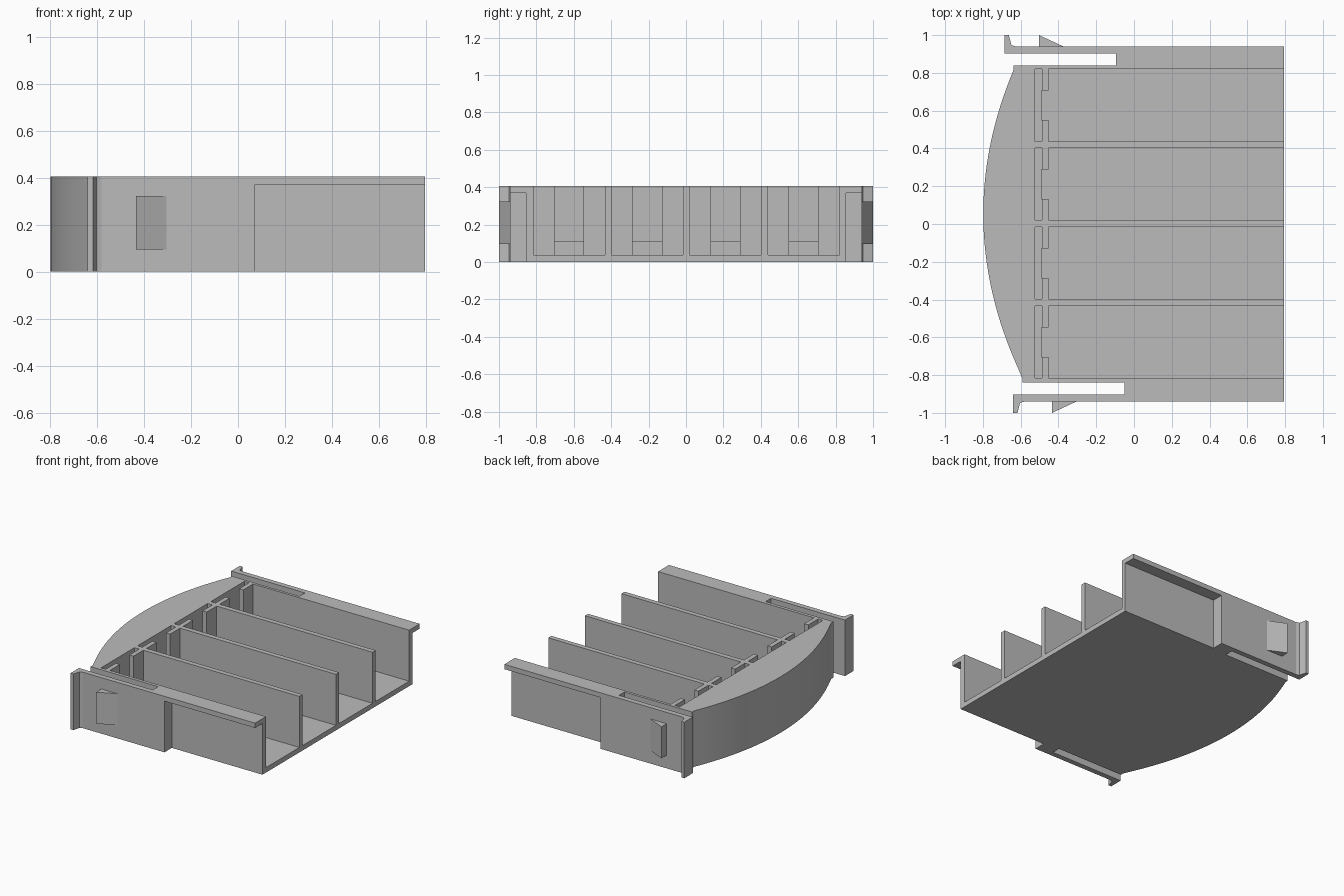
import bpy
import bmesh

cube = bpy.data.objects.get("Cube")
if cube:
    bpy.data.objects.remove(cube, do_unlink=True)

HEIGHT, FLOOR = 0.405, 0.036
END_X = 0.795
BACK_SHIFT = -0.046      # the back arm sits slightly further along than the front arm

grey = bpy.data.materials.new("plain_grey")
grey.use_nodes = True
colour = (0.5, 0.5, 0.5, 1)
grey.diffuse_color = colour
grey.node_tree.nodes["Principled BSDF"].inputs["Base Color"].default_value = colour


def prisms(name, parts):
    """One object from upright prisms, each given as (outline, bottom, top)."""
    bm = bmesh.new()
    for outline, bottom, top in parts:
        face = bm.faces.new([bm.verts.new((x, y, bottom)) for x, y in outline])
        ext = bmesh.ops.extrude_face_region(bm, geom=[face])
        verts = [v for v in ext["geom"] if isinstance(v, bmesh.types.BMVert)]
        bmesh.ops.translate(bm, verts=verts, vec=(0, 0, top - bottom))
    bmesh.ops.recalc_face_normals(bm, faces=bm.faces)
    mesh = bpy.data.meshes.new(name)
    bm.to_mesh(mesh)
    bm.free()
    obj = bpy.data.objects.new(name, mesh)
    bpy.context.collection.objects.link(obj)
    mesh.materials.append(grey)
    return obj


def rect(x0, x1, y0, y1):
    return [(x0, y0), (x1, y0), (x1, y1), (x0, y1)]


def cut(obj, cutter):
    """Subtract the cutter for good and remove it."""
    cutter.hide_render = True
    mod = obj.modifiers.new("cut", 'BOOLEAN')
    mod.operation, mod.solver, mod.object = 'DIFFERENCE', 'EXACT', cutter
    bpy.context.view_layer.update()
    graph = bpy.context.evaluated_depsgraph_get()
    mesh = bpy.data.meshes.new_from_object(obj.evaluated_get(graph))
    obj.modifiers.clear()
    obj.data = mesh
    bpy.data.objects.remove(cutter, do_unlink=True)


def arm(shift):
    """Half outline from the hooked spring arm round its slot to the body."""
    pts = [(-0.58, 0.94), (-0.603, 0.947), (-0.617, 1), (-0.64, 1), (-0.64, 0.902),
           (-0.05, 0.902), (-0.05, 0.84), (-0.591, 0.84), (-0.591, 0.818)]
    return [(x + shift, y) for x, y in pts]


# Tray body: straight open end, two hooked arms, bowed end
bow = []
for i in range(1, 32):
    y = 0.818 - 1.636 * i / 32
    bow.append((-0.798 + 0.276 * (y - 0.053) ** 2, y))
front_arm = [(x, -y) for x, y in reversed(arm(0))]
outline = [(END_X, -0.94), (END_X, 0.94)] + arm(BACK_SHIFT) + bow + front_arm
tray = prisms("tray_body", [(outline, 0, HEIGHT)])

# Four open compartments, each with a narrowed mouth and a cross channel
cells, channels = [], []
for i in range(4):
    centre = 0.002 + (i - 1.5) * 0.418
    lo, hi = centre - 0.191, centre + 0.191
    gap_lo, gap_hi = centre - 0.078, centre + 0.078
    cells.append(([(1, lo), (1, hi), (-0.453, hi), (-0.453, gap_hi), (-0.49, gap_hi),
                   (-0.49, gap_lo), (-0.453, gap_lo), (-0.453, lo)], FLOOR, 1))
    channels.append((rect(-0.524, -0.486, lo, hi), 0.11, 1))
cut(tray, prisms("compartment_cutter", cells))
cut(tray, prisms("channel_cutter", channels))

# Recesses under the side flanges
cut(tray, prisms("recess_cutter", [
    (rect(0.07, 1, -1.1, -0.856), -1, 0.37),
    (rect(0.07 + BACK_SHIFT, 1, 0.856, 1.1), -1, 0.37)]))

# Latch wedges on the outside of the arms
for name, side, shift in (("front_latch", -1, 0), ("back_latch", 1, BACK_SHIFT * 1.5)):
    wedge = [(-0.434 + shift, 0.94), (-0.434 + shift, 1), (-0.305 + shift, 0.94)]
    prisms(name, [([(x, side * y) for x, y in wedge], 0.095, 0.323)])

# Smooth only the bowed face
bpy.ops.object.select_all(action='DESELECT')
tray.select_set(True)
bpy.context.view_layer.objects.active = tray
bpy.ops.object.shade_smooth_by_angle(angle=0.2)
